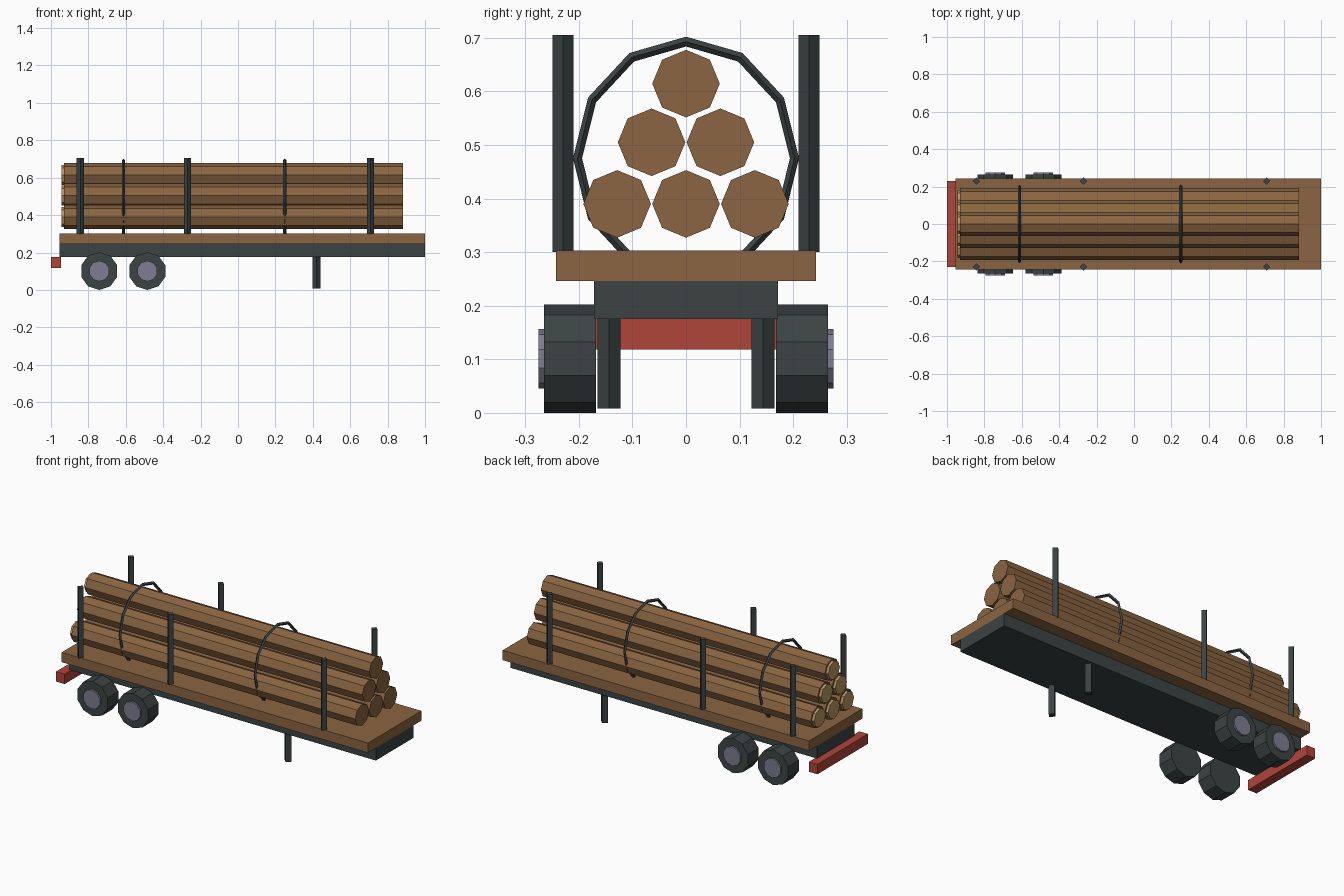
import bpy, math
from mathutils import Matrix

if "Cube" in bpy.data.objects:
    bpy.data.objects.remove(bpy.data.objects["Cube"])


def material(name, rgb):
    m = bpy.data.materials.new(name)
    m.diffuse_color = (*rgb, 1)
    m.use_nodes = True
    m.node_tree.nodes["Principled BSDF"].inputs["Base Color"].default_value = m.diffuse_color
    return m


WOOD = material("brown_wood", (0.258, 0.130, 0.054))
PALE = material("pale_cut_wood", (0.485, 0.305, 0.127))
DARK = material("dark_grey", (0.045, 0.056, 0.056))
HUB = material("hub_grey", (0.205, 0.205, 0.283))
RED = material("red_paint", (0.434, 0.058, 0.042))


def finish(name, mat):
    ob = bpy.context.object
    ob.name = name
    ob.data.materials.append(mat)
    return ob


def box(name, mat, lo, hi):
    bpy.ops.mesh.primitive_cube_add(size=1)
    ob = finish(name, mat)
    size = [b - a for a, b in zip(lo, hi)]
    mid = [(a + b) / 2 for a, b in zip(lo, hi)]
    ob.data.transform(Matrix.Translation(mid) @ Matrix.Diagonal((*size, 1)))
    return ob


def prism(name, mat, sides, r, axis, start, end, centre):
    """Regular prism along an axis, with a corner pointing up (or along x)."""
    bpy.ops.mesh.primitive_cylinder_add(vertices=sides, radius=r, depth=end - start)
    ob = finish(name, mat)
    mid = list(centre)
    mid.insert("xyz".index(axis), (start + end) / 2)
    turn = {"x": Matrix.Rotation(math.pi / 2, 4, "Y"),
            "y": Matrix.Rotation(math.pi / 2, 4, "X"),
            "z": Matrix.Identity(4)}[axis]
    ob.data.transform(Matrix.Translation(mid) @ turn)
    return ob


# Flat bed, chassis and rear bumper
box("deck", WOOD, (-0.955, -0.243, 0.2465), (1.0, 0.243, 0.303))
box("chassis", DARK, (-0.955, -0.172, 0.175), (1.0, 0.172, 0.2465))
box("bumper", RED, (-1.0, -0.23, 0.118), (-0.945, 0.23, 0.175))

# Log pyramid with pale cut rear ends
for row, z in enumerate((0.39, 0.505, 0.6145)):
    count = 3 - row
    for i in range(count):
        y = (i - (count - 1) / 2) * 0.1285
        prism("log", WOOD, 8, 0.063, "x", -0.93, 0.882, (y, z))
        prism("log_cut_end", PALE, 8, 0.053, "x", -0.945, -0.925, (y, z))

for s in (-1, 1):
    # Stakes along the deck edges
    for x in (-0.843, -0.27, 0.709):
        prism("stake", DARK, 4, 0.0193, "z", 0.30, 0.7055, (x, s * 0.2295))
    # Landing legs
    prism("landing_leg", DARK, 4, 0.0217, "z", 0.008, 0.18, (0.42, s * 0.1435))
    # Double rear wheels with hubs on the outside
    for x in (-0.742, -0.485):
        a, b = sorted((s * 0.168, s * 0.265))
        prism("wheel", DARK, 10, 0.101, "y", a, b, (x, 0.101))
        a, b = sorted((s * 0.255, s * 0.275))
        prism("hub", HUB, 10, 0.0555, "y", a, b, (x, 0.101))

# Straps round the load, stretched slightly upwards
for x in (-0.612, 0.25):
    bpy.ops.mesh.primitive_torus_add(major_segments=12, minor_segments=4,
                                     major_radius=0.2025, minor_radius=0.0085)
    strap = finish("strap", DARK)
    strap.data.transform(Matrix.Translation((x, 0, 0.475))
                         @ Matrix.Diagonal((1, 1, 1.076, 1))
                         @ Matrix.Rotation(math.pi / 2, 4, "Y"))
